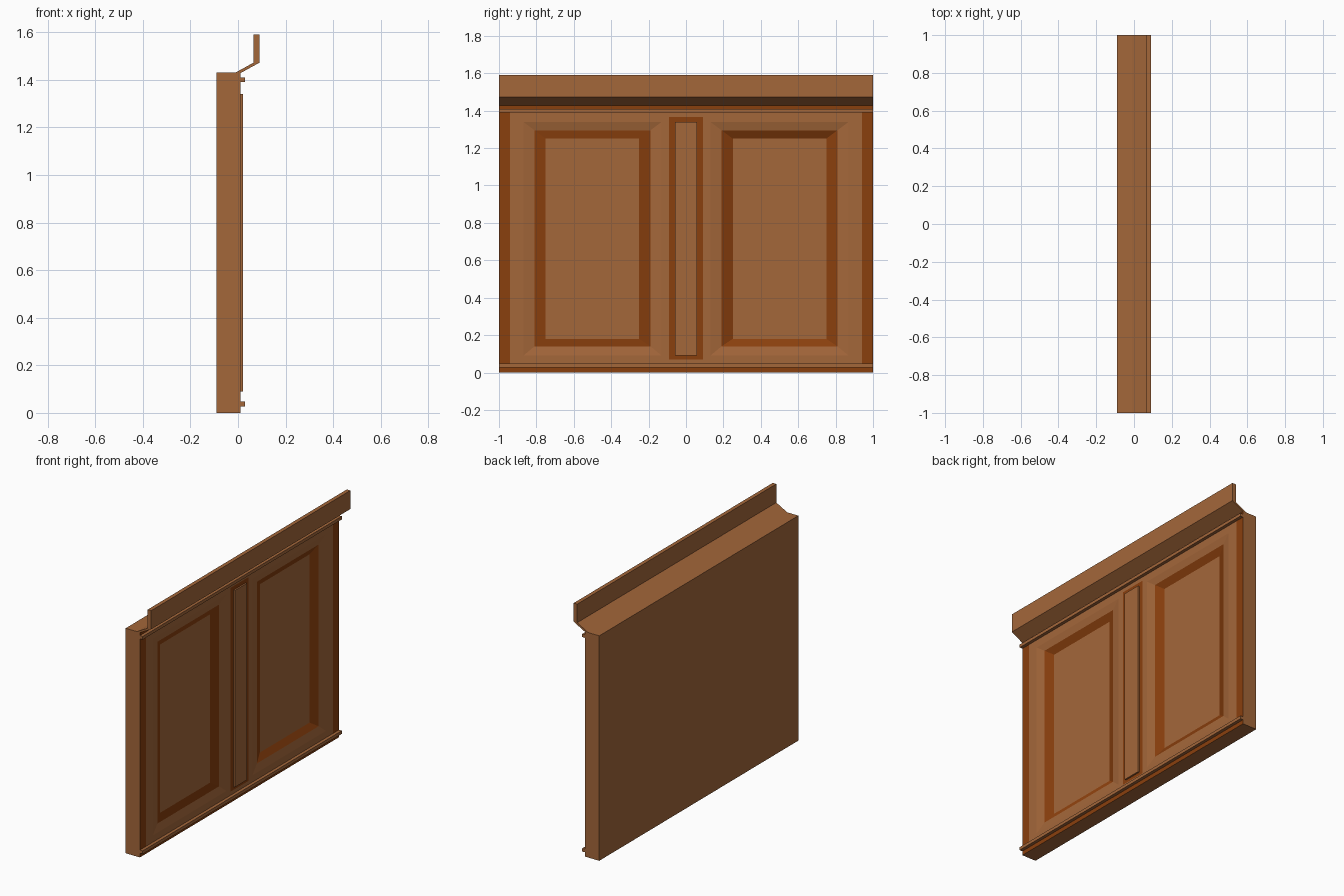
import bpy, bmesh
from mathutils import Vector

cube = bpy.data.objects.get("Cube")
if cube:
    bpy.data.objects.remove(cube)


def material(name, rgb):
    m = bpy.data.materials.new(name)
    m.use_nodes = True
    m.diffuse_color = (*rgb, 1)
    m.node_tree.nodes["Principled BSDF"].inputs["Base Color"].default_value = (*rgb, 1)
    return m


wood = material("warm wood", (0.37, 0.135, 0.042))
trim = material("dark wood trim", (0.255, 0.05, 0.004))
FRONT = 0.01  # x of the decorated face


def finish(bm, name, mats):
    bmesh.ops.recalc_face_normals(bm, faces=bm.faces)
    mesh = bpy.data.meshes.new(name)
    bm.to_mesh(mesh)
    bm.free()
    for m in mats:
        mesh.materials.append(m)
    obj = bpy.data.objects.new(name, mesh)
    bpy.context.collection.objects.link(obj)
    return obj


def box(bm, lo, hi):
    verts = bmesh.ops.create_cube(bm, size=1)["verts"]
    lo, hi = Vector(lo), Vector(hi)
    for v in verts:
        v.co = (lo + hi) / 2 + v.co * (hi - lo)


def prism(name, profile, half):
    """Extrude an x-z profile along y."""
    bm = bmesh.new()
    face = bm.faces.new([bm.verts.new((x, -half, z)) for x, z in profile])
    new = bmesh.ops.extrude_face_region(bm, geom=[face])["geom"]
    bmesh.ops.translate(bm, vec=(0, 2 * half, 0),
                        verts=[g for g in new if isinstance(g, bmesh.types.BMVert)])
    return finish(bm, name, [wood])


# Main slab, cut along the lines of its painted trim and panels
bm = bmesh.new()
box(bm, (-0.09, -1, 0), (FRONT, 1, 1.43))
cuts = [("y", s * y) for y in (0.06, 0.09, 0.13, 0.87, 0.94) for s in (-1, 1)]
cuts += [("z", z) for z in (0.03, 0.07, 0.09, 1.34, 1.365, 1.4)]
for axis, pos in cuts:
    normal = Vector((0, axis == "y", axis == "z"))
    bmesh.ops.bisect_plane(bm, geom=bm.verts[:] + bm.edges[:] + bm.faces[:],
                           plane_co=normal * pos, plane_no=normal)

# Dark borders: outer edges and the frame around the centre strip
panels = []
for f in bm.faces:
    c = f.calc_center_median()
    if c.x < FRONT - 0.001:
        continue
    y, z = abs(c.y), c.z
    in_strip = y < 0.09 and 0.07 < z < 1.365
    in_plate = y < 0.06 and 0.09 < z < 1.34
    if y > 0.94 or z < 0.03 or z > 1.4 or (in_strip and not in_plate):
        f.material_index = 1
    if 0.13 < y < 0.87 and 0.09 < z < 1.34:
        panels.append(f)

# Two sunken panels, each stepped inwards by a wood slope and a dark slope
for f in panels:
    side = 1 if f.calc_center_median().y > 0 else -1
    for half, low, high, x, mat in ((0.31, 0.14, 1.295, 0, 0), (0.25, 0.18, 1.25, -0.022, 1)):
        ring = bmesh.ops.inset_individual(bm, faces=[f], thickness=0.03)["faces"]
        for r in ring:
            r.material_index = mat
        for v in f.verts:
            v.co = (x, side * 0.5 + (half if v.co.y > side * 0.5 else -half),
                    high if v.co.z > 0.7 else low)
bmesh.ops.dissolve_limit(bm, angle_limit=0.01, verts=bm.verts, edges=bm.edges,
                         delimit={"MATERIAL"})
finish(bm, "main_panel", [wood, trim])

# Raised plate in the centre strip
bm = bmesh.new()
box(bm, (FRONT - 0.005, -0.06, 0.09), (0.02, 0.06, 1.34))
finish(bm, "centre_plate", [wood])

# Thin rails along the bottom and top
for name, low in (("bottom_rail", 0.027), ("top_rail", 1.39)):
    bm = bmesh.new()
    box(bm, (FRONT - 0.005, -1, low), (0.03, 1, low + 0.02))
    finish(bm, name, [wood])

# Overhanging ledge above the slab
prism("top_ledge", [(-0.015, 1.428), (0.065, 1.472), (0.065, 1.59), (0.09, 1.59),
                    (0.09, 1.472), (FRONT, 1.428)], 1)
